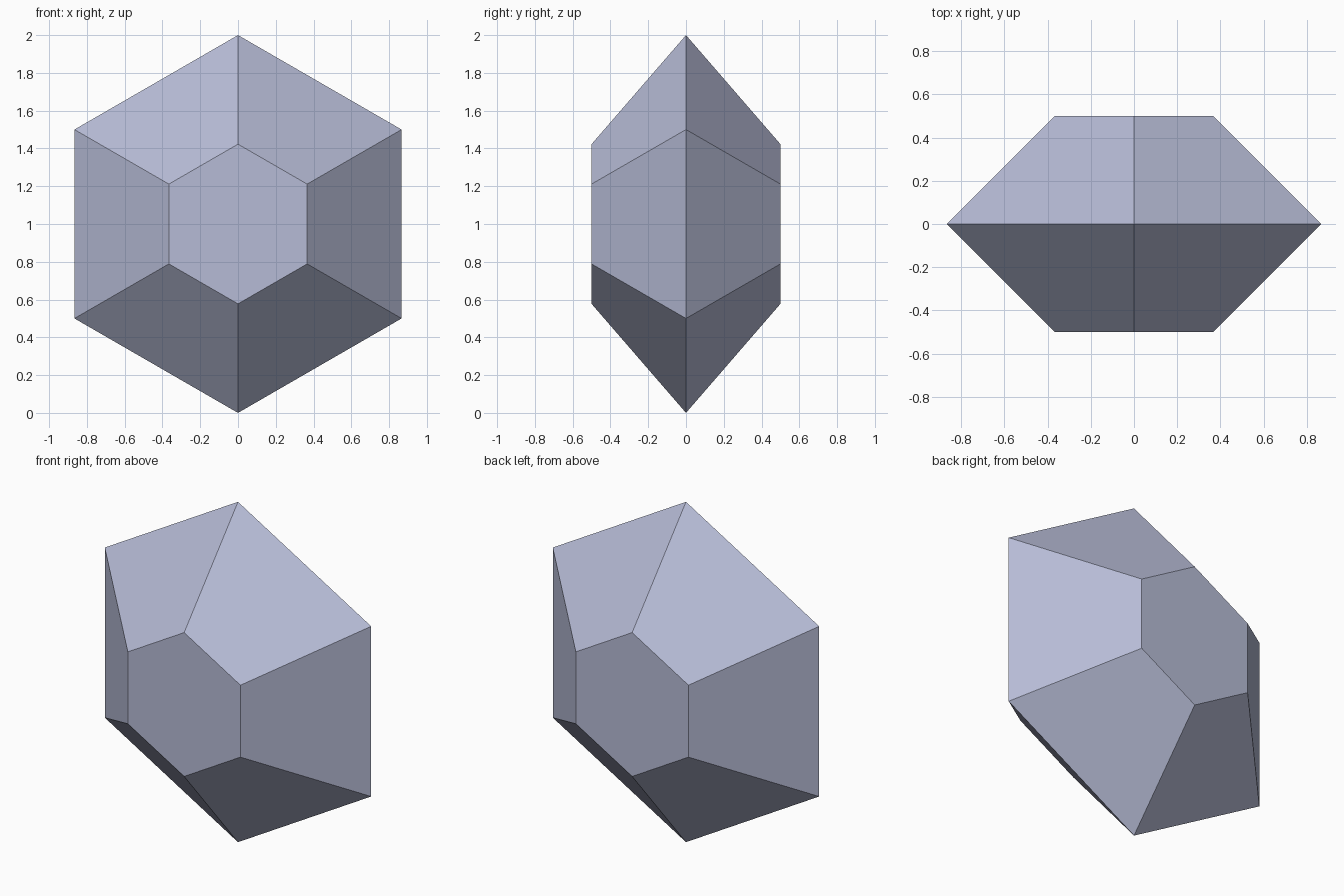
import bpy
import bmesh
import math

cube = bpy.data.objects.get("Cube")
if cube:
    bpy.data.objects.remove(cube, do_unlink=True)

SIDES = 6
# Hexagon rings from front to back: (depth y, corner radius)
FACET = 1 - 1 / math.sqrt(3)
RINGS = [(-0.5, FACET), (0.0, 1.0), (0.5, FACET)]

# Pale blue-grey stone
stone = bpy.data.materials.new("pale blue grey")
stone.use_nodes = True
colour = (0.47, 0.50, 0.67, 1.0)
stone.diffuse_color = colour
stone.node_tree.nodes["Principled BSDF"].inputs["Base Color"].default_value = colour

# Rings of corners, with one corner pointing straight up
bm = bmesh.new()
rings = []
for y, radius in RINGS:
    angles = [math.tau * i / SIDES for i in range(SIDES)]
    rings.append([bm.verts.new((radius * math.sin(a), y, 1 + radius * math.cos(a)))
                  for a in angles])

# Sloping side facets
for a, b in zip(rings, rings[1:]):
    for i in range(SIDES):
        j = (i + 1) % SIDES
        bm.faces.new((a[i], a[j], b[j], b[i]))

# Flat front and back facets
bm.faces.new(rings[0])
bm.faces.new(rings[-1])
bmesh.ops.recalc_face_normals(bm, faces=bm.faces[:])

mesh = bpy.data.meshes.new("faceted_gem")
bm.to_mesh(mesh)
bm.free()
mesh.materials.append(stone)
gem = bpy.data.objects.new("faceted_gem", mesh)
bpy.context.collection.objects.link(gem)
